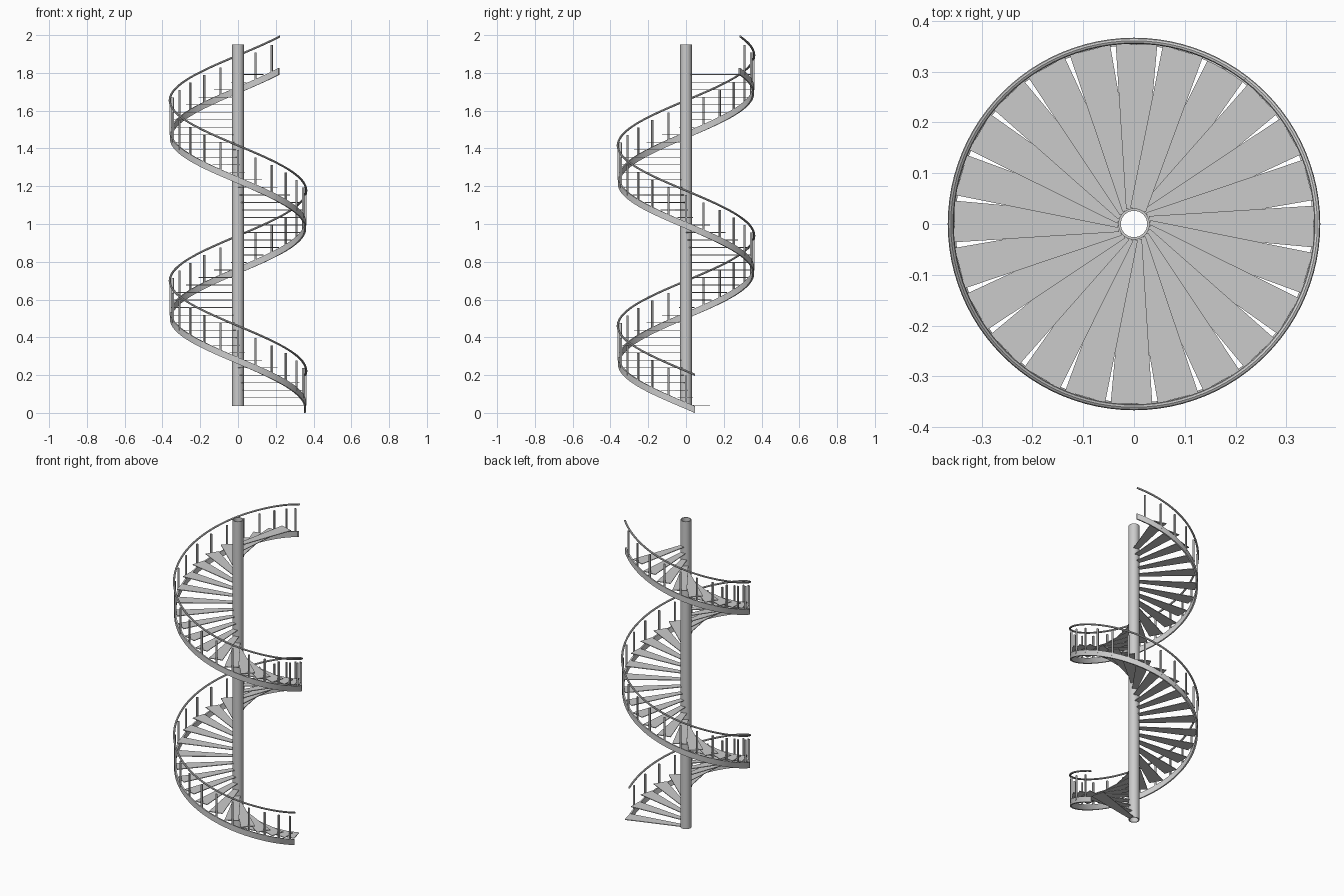
import bpy, bmesh
from math import radians, cos, sin, pi
from mathutils import Matrix

if "Cube" in bpy.data.objects:
    bpy.data.objects.remove(bpy.data.objects["Cube"])

PITCH = 0.955      # rise per full turn
N = 45             # number of steps
RISE = PITCH / 24  # rise per 15 degree step
START = 7.5        # start angle of the helix, turning clockwise


def make(name, bm, smooth=False):
    bmesh.ops.recalc_face_normals(bm, faces=bm.faces[:])
    me = bpy.data.meshes.new(name)
    bm.to_mesh(me)
    bm.free()
    ob = bpy.data.objects.new(name, me)
    bpy.context.collection.objects.link(ob)
    if smooth:
        bpy.ops.object.select_all(action='DESELECT')
        ob.select_set(True)
        bpy.context.view_layer.objects.active = ob
        bpy.ops.object.shade_smooth_by_angle(angle=radians(40))
    return ob


def helix_z(deg):
    return 0.018 + (START - deg) / 360 * PITCH


def helix(name, section, segs_per_step=4):
    """Sweep a closed (radius, z) section along the helix."""
    bm = bmesh.new()
    rings = []
    for i in range(N * segs_per_step + 1):
        deg = START - 15 * i / segs_per_step
        a, z = radians(deg), helix_z(deg)
        rings.append([bm.verts.new((r * cos(a), r * sin(a), z + h)) for r, h in section])
    n = len(section)
    for p, q in zip(rings, rings[1:]):
        for k in range(n):
            bm.faces.new((p[k], p[(k + 1) % n], q[(k + 1) % n], q[k]))
    bm.faces.new(rings[0])
    bm.faces.new(rings[-1])
    return make(name, bm, True)


# Outer stringer band and round handrail
helix("outer_stringer", [(0.352, -0.018), (0.361, -0.018), (0.361, 0.018), (0.352, 0.018)])
helix("handrail", [(0.361 + 0.006 * cos(k * pi / 4), 0.184 + 0.006 * sin(k * pi / 4))
                   for k in range(8)])

# Hollow central column
bm = bmesh.new()
S = 32
loops = [[bm.verts.new((r * cos(2 * pi * k / S), r * sin(2 * pi * k / S), z)) for k in range(S)]
         for r, z in [(0.031, 0.036), (0.031, 1.95), (0.026, 1.95), (0.026, 0.036)]]
for j in range(4):
    p, q = loops[j], loops[(j + 1) % 4]
    for k in range(S):
        bm.faces.new((p[k], p[(k + 1) % S], q[(k + 1) % S], q[k]))
make("central_column", bm, True)

# Thin tapered treads
bm = bmesh.new()
for i in range(N):
    m = Matrix.Rotation(radians(14.2 - 15 * i), 4, 'Z')
    z = 0.04 + RISE * i
    outline = [(0.029, -0.016), (0.354, -0.041), (0.354, 0.041), (0.029, 0.016)]
    lo = [bm.verts.new((x, y, z - 0.002)) for x, y in outline]
    hi = [bm.verts.new((x, y, z + 0.002)) for x, y in outline]
    bm.faces.new(lo)
    bm.faces.new(hi)
    for k in range(4):
        bm.faces.new((lo[k], lo[(k + 1) % 4], hi[(k + 1) % 4], hi[k]))
    bmesh.ops.transform(bm, matrix=m, verts=lo + hi)
make("treads", bm)

# Balusters, one per step
bm = bmesh.new()
for i in range(N):
    deg = -15 * i
    h = 0.16
    m = (Matrix.Rotation(radians(deg), 4, 'Z')
         @ Matrix.Translation((0.3575, 0, helix_z(deg) + h / 2))
         @ Matrix.Diagonal((0.009, 0.009, h, 1)))
    bmesh.ops.create_cube(bm, size=1, matrix=m)
make("balusters", bm)
